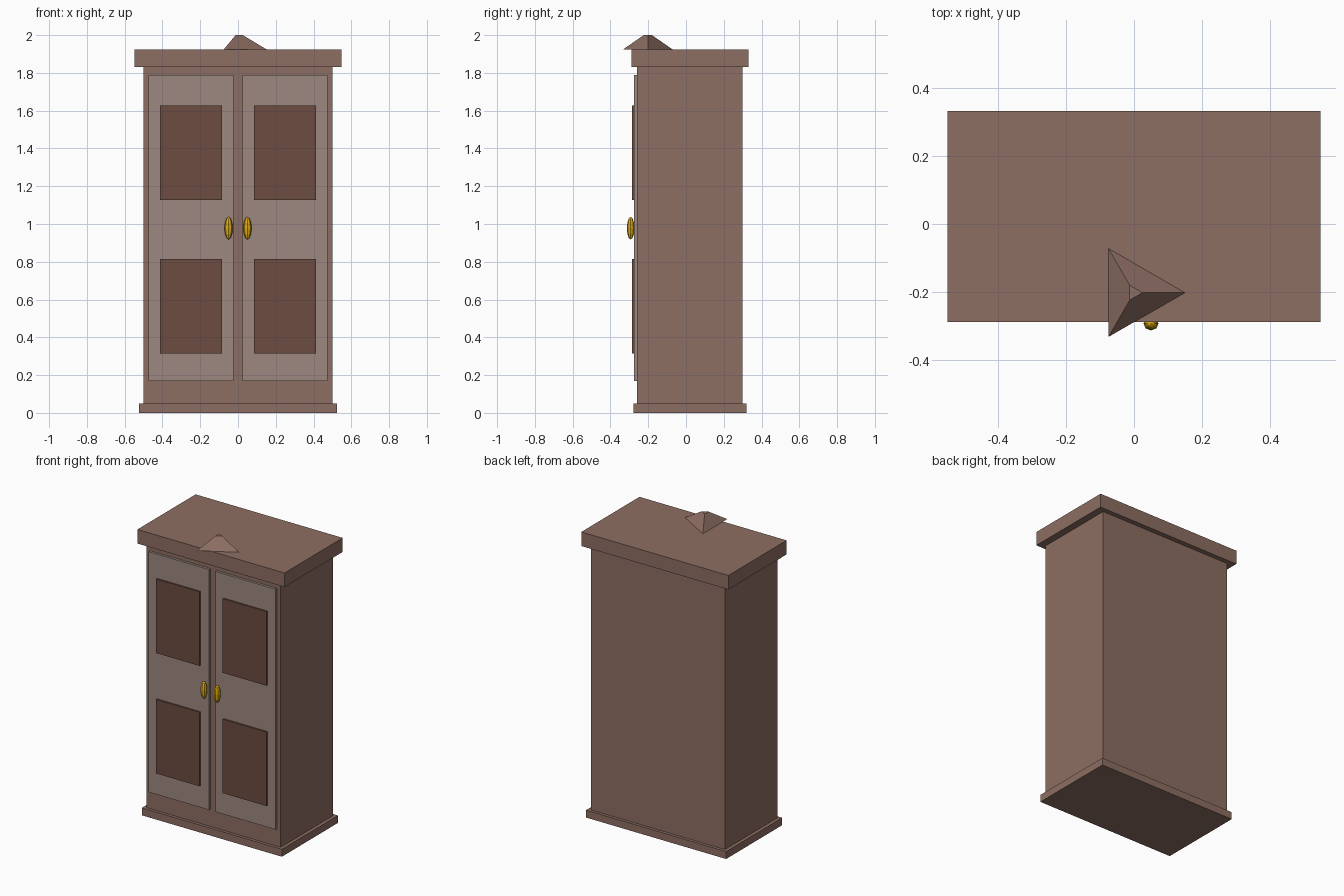
import bpy, math

if "Cube" in bpy.data.objects:
    bpy.data.objects.remove(bpy.data.objects["Cube"])


def material(name, rgb):
    # 8-bit screen colour to linear
    m = bpy.data.materials.new(name)
    m.diffuse_color = (*[((c / 255 + 0.055) / 1.055) ** 2.4 for c in rgb], 1)
    m.use_nodes = True
    m.node_tree.nodes["Principled BSDF"].inputs["Base Color"].default_value = m.diffuse_color
    return m


wood = material("wood", (141, 110, 99))
light_wood = material("light_wood", (157, 137, 128))
dark_wood = material("dark_wood", (109, 76, 65))
brass = material("brass", (225, 173, 15))


def finish(name, mat):
    ob = bpy.context.object
    ob.name = name
    ob.data.materials.append(mat)
    bpy.ops.object.transform_apply(location=False, rotation=False, scale=True)
    return ob


def box(name, x, y, z, mat):
    lo, hi = zip(x, y, z)
    bpy.ops.mesh.primitive_cube_add(size=1, location=[(a + b) / 2 for a, b in zip(lo, hi)])
    bpy.context.object.scale = [b - a for a, b in zip(lo, hi)]
    return finish(name, mat)


# Carcass: plinth, body and overhanging cornice
box("plinth", (-0.523, 0.523), (-0.279, 0.319), (0, 0.05), wood)
box("body", (-0.5, 0.5), (-0.259, 0.299), (0.05, 1.83), wood)
box("cornice", (-0.549, 0.549), (-0.288, 0.332), (1.83, 1.925), wood)

# Three-sided finial with a small flat tip, one corner pointing to +x
bpy.ops.mesh.primitive_cone_add(vertices=3, radius1=0.15, radius2=0.025, depth=0.075,
                                location=(0, -0.202, 1.9625))
finial = finish("finial", wood)
# turn so that the corner lies exactly on +x
v = max(finial.data.vertices, key=lambda p: p.co.xy.length).co
finial.rotation_euler.z = -math.atan2(v.y, v.x)

# Doors, each with two raised panels and a faceted knob
for side, s in (("left", -1), ("right", 1)):
    cx = 0.249 * s
    box(side + "_door", (cx - 0.225, cx + 0.225), (-0.275, -0.25), (0.168, 1.79), light_wood)
    for level, z in (("lower", (0.315, 0.814)), ("upper", (1.127, 1.627))):
        box(f"{side}_{level}_panel", (cx - 0.163, cx + 0.163), (-0.286, -0.265), z, dark_wood)
    bpy.ops.mesh.primitive_uv_sphere_add(segments=8, ring_count=6, radius=1,
                                         location=(0.05 * s, -0.293, 0.978))
    bpy.context.object.scale = (0.022, 0.02, 0.06)
    finish(side + "_knob", brass)
